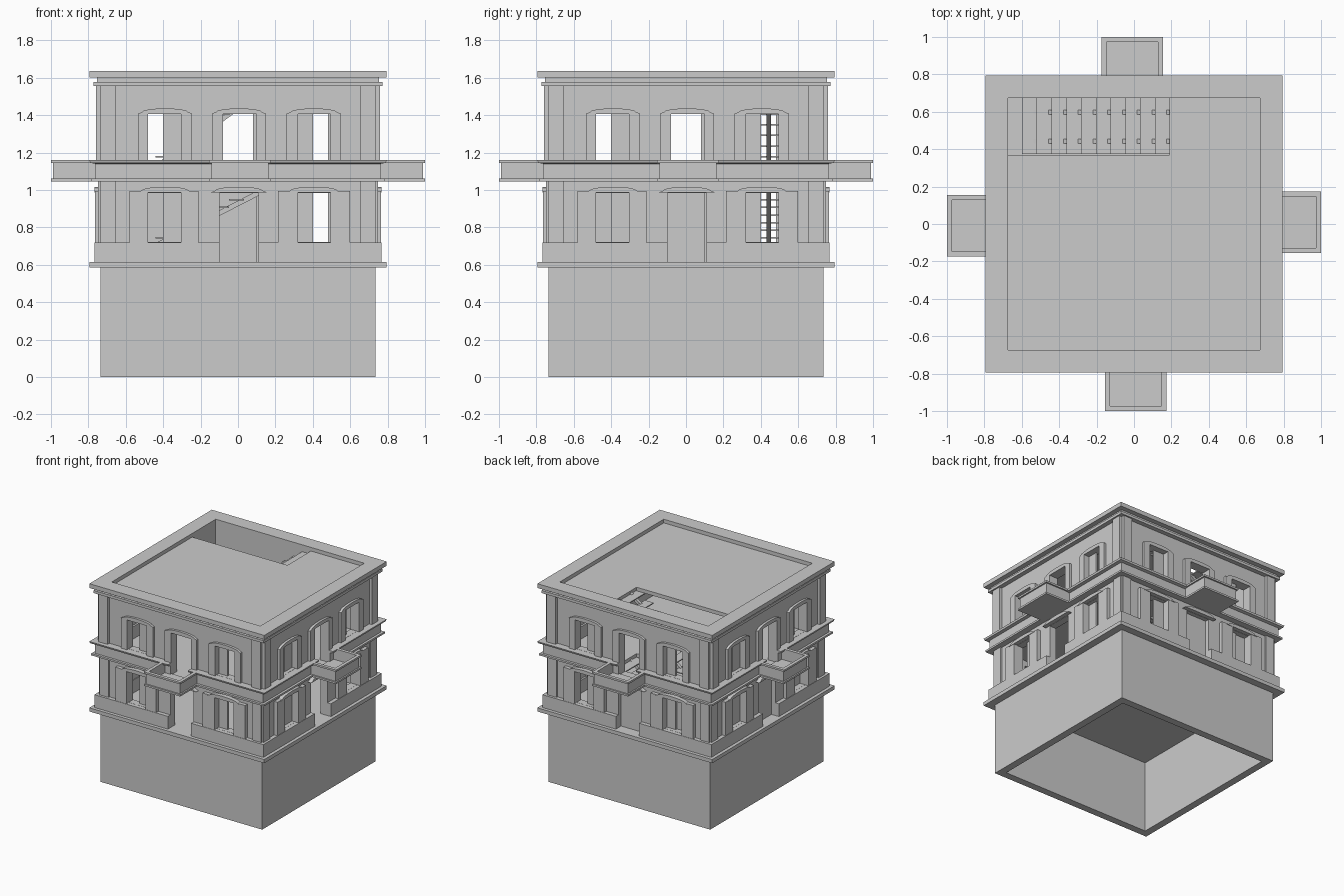
import bpy, bmesh, math
from mathutils import Matrix

cube = bpy.data.objects.get("Cube")
if cube:
    bpy.data.objects.remove(cube, do_unlink=True)

stone = bpy.data.materials.new("plain_grey_stone")
stone.use_nodes = True
stone.diffuse_color = (0.6, 0.6, 0.6, 1)
stone.node_tree.nodes["Principled BSDF"].inputs["Base Color"].default_value = (0.6, 0.6, 0.6, 1)

ALL = (0, 1, 2, 3)
WALL, INNER = 0.735, 0.675


def finish(name, bm):
    bmesh.ops.recalc_face_normals(bm, faces=bm.faces)
    mesh = bpy.data.meshes.new(name)
    bm.to_mesh(mesh)
    bm.free()
    mesh.materials.append(stone)
    obj = bpy.data.objects.new(name, mesh)
    bpy.context.scene.collection.objects.link(obj)
    return obj


def prism(bm, pts, y0, y1):
    """Extrude an outline in x, z from y0 to y1."""
    a = [bm.verts.new((x, y0, z)) for x, z in pts]
    b = [bm.verts.new((x, y1, z)) for x, z in pts]
    bm.faces.new(a)
    bm.faces.new(b[::-1])
    for i in range(len(a)):
        j = (i + 1) % len(a)
        bm.faces.new((a[i], b[i], b[j], a[j]))


def rect(x0, x1, z0, z1):
    return [(x0, z0), (x1, z0), (x1, z1), (x0, z1)]


def solids(name, items, sides=(0,)):
    """Prisms given as (outline, y0, y1), repeated on the chosen sides."""
    bm = bmesh.new()
    for k in sides:
        part = bmesh.new()
        for pts, y0, y1 in items:
            prism(part, pts, y0, y1)
        part.transform(Matrix.Rotation(k * math.pi / 2, 4, 'Z'))
        temp = bpy.data.meshes.new("temp")
        part.to_mesh(temp)
        part.free()
        bm.from_mesh(temp)
        bpy.data.meshes.remove(temp)
    return finish(name, bm)


def ring(name, profile):
    """Sweep a closed profile of (half width, z) round the square plan."""
    bm = bmesh.new()
    loops = [[bm.verts.new((sx * h, sy * h, z)) for h, z in profile]
             for sx, sy in ((-1, -1), (1, -1), (1, 1), (-1, 1))]
    n = len(profile)
    for c in range(4):
        a, b = loops[c], loops[(c + 1) % 4]
        for i in range(n):
            j = (i + 1) % n
            bm.faces.new((a[i], a[j], b[j], b[i]))
    return finish(name, bm)


def band(outer, z0, z1, inner=INNER):
    return [(inner, z0), (outer, z0), (outer, z1), (inner, z1)]


def arch(cx, hw, z, rise):
    """Shallow arch with short flat ends, from right to left."""
    pts = [(cx + hw, z)]
    for i in range(9):
        t = math.pi * i / 8
        pts.append((cx + hw * 0.85 * math.cos(t), z + rise * (0.3 + 0.7 * math.sin(t))))
    return pts + [(cx - hw, z)]


# Openings on one side: x from, x to
left_win, right_win = (-0.48, -0.305), (0.32, 0.495)
ground_door, upper_door = (-0.10, 0.11), (-0.08, 0.10)
centres = (-0.39, 0.005, 0.405)

cuts = []
for win in (left_win, right_win):
    cuts.append((rect(*win, 0.721, 0.985), -0.9, -0.6))
    cuts.append((rect(*win, 1.161, 1.405), -0.9, -0.6))
cuts.append((rect(*ground_door, 0.6, 0.985), -0.9, -0.6))
cuts.append((rect(*upper_door, 1.061, 1.405), -0.9, -0.6))
cutter = solids("opening_cutter", cuts, ALL)
cutter.hide_render = True
cutter.hide_set(True)
cutter.display_type = 'WIRE'

# Foundation, walls and mouldings
ring("foundation", band(WALL, 0, 0.585))
ring("base_moulding", band(0.795, 0.585, 0.615))
walls = ring("walls", band(WALL, 0.615, 1.6))
plinth = ring("plinth", band(0.768, 0.615, 0.72, 0.73))
belt = ring("belt_course", [(0.73, 1.045), (0.785, 1.045), (0.785, 1.06), (0.765, 1.06),
                            (0.765, 1.14), (0.79, 1.145), (0.795, 1.16), (0.73, 1.16)])
for obj in (walls, plinth, belt):
    mod = obj.modifiers.new("openings", 'BOOLEAN')
    mod.operation = 'DIFFERENCE'
    mod.solver = 'EXACT'
    mod.object = cutter
ring("upper_moulding", band(0.772, 1.555, 1.577, 0.73))
ring("cornice", [(INNER, 1.58), (0.755, 1.577), (0.755, 1.6), (0.795, 1.6),
                 (0.795, 1.635), (INNER, 1.635)])

# Floors, leaving the stairwell open in the upper two
solids("ground_floor", [(rect(-INNER, INNER, 0.585, 0.615), -INNER, INNER)])
for name, z in (("upper_floor", 1.06), ("roof", 1.605)):
    solids(name, [(rect(-INNER, INNER, z - 0.03, z), -INNER, 0.37),
                  (rect(0.19, INNER, z - 0.03, z), 0.37, INNER)])

# Corner pilasters
solids("corner_pilasters",
       [(rect(x, x + 0.08, z0, z1), -d, -0.73)
        for x in (-0.735, 0.655)
        for z0, z1, d in ((0.72, 1.045, 0.748), (1.16, 1.555, 0.76))], ALL)

# Piers beside the ground windows
solids("window_piers",
       [(rect(x0, x1, 0.72, 0.995), -0.765, -0.73)
        for x0, x1 in ((-0.58, -0.48), (-0.305, -0.21), (0.215, 0.32), (0.495, 0.60))], ALL)

# Arched hoods over the ground openings
solids("ground_hoods", [(arch(c, 0.15, 0.987, 0.03), -0.768, -0.73) for c in centres], ALL)

# Arched surrounds of the upper openings
frames = []
for c, (x0, x1), z in zip(centres, (left_win, upper_door, right_win), (1.16, 1.06, 1.16)):
    outline = [(x0, z), (x0, 1.405), (x1, 1.405), (x1, z), (c + 0.145, z)]
    outline += arch(c, 0.145, 1.408, 0.028) + [(c - 0.145, z)]
    frames.append((outline, -0.755, -0.73))
solids("upper_surrounds", frames, ALL)

# Half closed window leaves
solids("window_leaves",
       [(rect(x0, x1, z0, z1), -0.705, -0.69)
        for x0, x1 in ((-0.40, -0.305), (0.32, 0.40))
        for z0, z1 in ((0.72, 0.985), (1.16, 1.405))], ALL)

# Closed doors and windows on the back and right-hand sides
solids("closed_panels", [(rect(*ground_door, 0.615, 0.985), -0.70, -0.685),
                         (rect(*right_win, 0.72, 0.985), -0.689, -0.68)], (2, 3))

# Balconies: floor, solid railing and rim on three sides
B0, B1 = -0.155, 0.175
balcony = [(rect(B0, B1, 1.045, 1.06), -1.0, -0.75),
           (rect(B0 + 0.015, B1 - 0.015, 1.06, 1.07), -0.985, -0.75)]
for inset, width, z0, z1 in ((0.012, 0.013, 1.06, 1.145), (0, 0.027, 1.145, 1.16)):
    front = -1.0 + inset
    balcony += [(rect(B0 + inset, B1 - inset, z0, z1), front, front + width),
                (rect(B0 + inset, B0 + inset + width, z0, z1), front + width, -0.75),
                (rect(B1 - inset - width, B1 - inset, z0, z1), front + width, -0.75)]
solids("balconies", balcony, ALL)


# Open stairs with two stringers
def stairs(name, x0, z0, x1, z1, steps):
    items = [([(x0, z0 - 0.03), (x1, z1 - 0.03), (x1, z1), (x0, z0)], y, y + 0.025)
             for y in (0.43, 0.585)]
    run, rise = (x1 - x0) / steps, (z1 - z0) / steps
    for i in range(steps):
        x, z = x0 + i * run, z0 + (i + 0.8) * rise
        items.append((rect(x, x + run, z - 0.008, z), 0.375, INNER))
    return solids(name, items)


stairs("lower_stairs", -0.60, 0.635, 0.19, 1.04, 10)
stairs("upper_stairs", -0.52, 1.08, 0.19, 1.59, 9)
